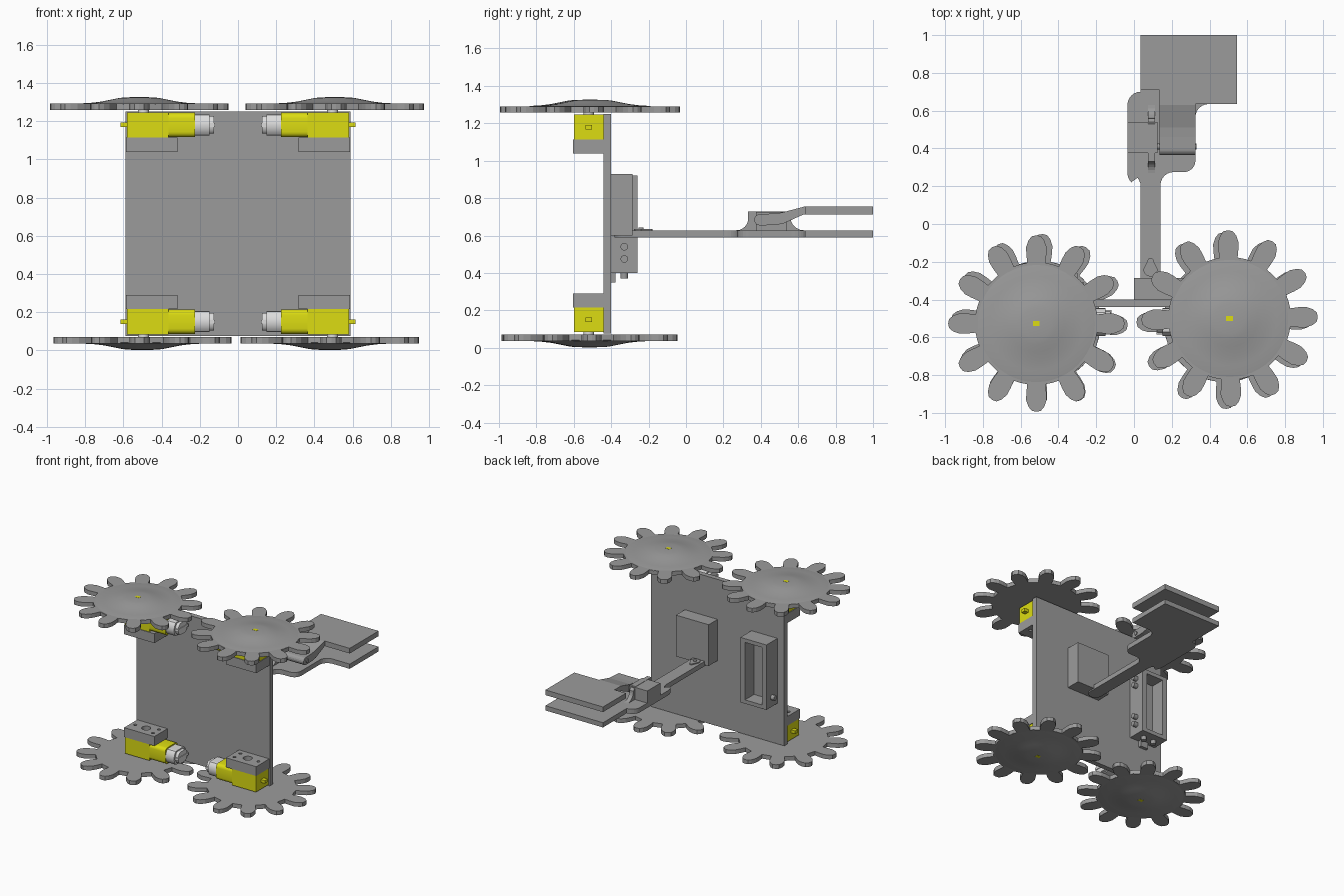
import bpy, bmesh, math
from mathutils import Vector

if "Cube" in bpy.data.objects:
    bpy.data.objects.remove(bpy.data.objects["Cube"])


def material(name, col):
    m = bpy.data.materials.new(name)
    m.diffuse_color = (*col, 1)
    m.use_nodes = True
    m.node_tree.nodes["Principled BSDF"].inputs["Base Color"].default_value = m.diffuse_color
    return m


GREY = material("grey plastic", (0.33, 0.33, 0.33))
YELLOW = material("yellow plastic", (0.72, 0.72, 0.006))
WHITE = material("pale plastic", (0.72, 0.72, 0.72))


def finish(name, bm, mat, smooth=False):
    bmesh.ops.recalc_face_normals(bm, faces=bm.faces)
    me = bpy.data.meshes.new(name)
    bm.to_mesh(me)
    bm.free()
    ob = bpy.data.objects.new(name, me)
    bpy.context.collection.objects.link(ob)
    me.materials.append(mat)
    if smooth:
        bpy.ops.object.select_all(action='DESELECT')
        bpy.context.view_layer.objects.active = ob
        ob.select_set(True)
        bpy.ops.object.shade_smooth_by_angle(angle=math.radians(35))
    return ob


def prism(name, pts, axis, lo, hi, mat=GREY, smooth=False):
    """Extrude a flat outline along one axis."""
    put = {'x': lambda a, b, h: (h, a, b), 'y': lambda a, b, h: (a, h, b),
           'z': lambda a, b, h: (a, b, h)}[axis]
    bm = bmesh.new()
    rings = [[bm.verts.new(put(a, b, h)) for a, b in pts] for h in (lo, hi)]
    bm.faces.new(rings[0])
    bm.faces.new(rings[1])
    n = len(pts)
    for i in range(n):
        j = (i + 1) % n
        bm.faces.new((rings[0][i], rings[0][j], rings[1][j], rings[1][i]))
    return finish(name, bm, mat, smooth)


def box(name, x, y, z, mat=GREY):
    x = sorted(x)
    z = sorted(z)
    return prism(name, [(x[0], y[0]), (x[1], y[0]), (x[1], y[1]), (x[0], y[1])], 'z', z[0], z[1], mat)


def circle(a, b, r, n=24):
    return [(a + r * math.cos(2 * math.pi * i / n), b + r * math.sin(2 * math.pi * i / n)) for i in range(n)]


def rod(name, axis, a, b, r, lo, hi, mat=GREY, n=24):
    return prism(name, circle(a, b, r, n), axis, lo, hi, mat, True)


def arc(cx, cy, r, a0, a1, n=6):
    return [(cx + r * math.cos(math.radians(a0 + (a1 - a0) * i / n)),
             cy + r * math.sin(math.radians(a0 + (a1 - a0) * i / n))) for i in range(n + 1)]


def cut(ob, cutter):
    mod = ob.modifiers.new("hole", 'BOOLEAN')
    mod.operation = 'DIFFERENCE'
    mod.object = cutter
    bpy.context.view_layer.objects.active = ob
    bpy.ops.object.modifier_apply(modifier=mod.name)
    bpy.data.objects.remove(cutter)


def wheel(name, cx, cy, z0, up, turn=0):
    """Twelve-toothed wheel with a shallow bell-shaped outer face."""
    tooth = [(0.322, -0.048), (0.365, -0.053), (0.405, -0.054), (0.44, -0.042), (0.462, -0.024),
             (0.467, 0.0), (0.462, 0.024), (0.44, 0.042), (0.405, 0.054), (0.365, 0.053), (0.322, 0.048)]
    pts = []
    for i in range(12):
        t = math.radians(30 * i + turn)
        c, s = math.cos(t), math.sin(t)
        pts += [(cx + r * c - w * s, cy + r * s + w * c) for r, w in tooth]
    prism(name + "_gear", pts, 'z', *sorted((z0, z0 + up * 0.033)))
    prof = [(0.325, 0.03), (0.3, 0.035), (0.25, 0.038), (0.2, 0.044), (0.15, 0.054),
            (0.11, 0.062), (0.08, 0.066), (0.02, 0.068)]
    bm = bmesh.new()
    rings = [[bm.verts.new((x, y, z0 + up * h)) for x, y in circle(cx, cy, r, 48)] for r, h in prof]
    for a, b in zip(rings, rings[1:]):
        for i in range(48):
            j = (i + 1) % 48
            bm.faces.new((a[i], a[j], b[j], b[i]))
    bm.faces.new(rings[0])
    bm.faces.new(rings[-1])
    finish(name + "_dome", bm, GREY, True)
    box(name + "_shaft_tip", (cx - 0.018, cx + 0.018), (cy - 0.013, cy + 0.013),
        (z0 + up * 0.06, z0 + up * 0.069), YELLOW)


def motor(name, sx, zc, up):
    """Gear motor with its mounting block on the side facing the plate centre."""
    yc = -0.52
    box(name + "_gearbox", (sx * 0.365, sx * 0.58), (-0.6, -0.44), (zc - 0.066, zc + 0.066), YELLOW)
    ring = []
    for cy, cz, a in ((0.05, 0.036, 0), (-0.05, 0.036, 90), (-0.05, -0.036, 180), (0.05, -0.036, 270)):
        ring += arc(yc + cy, zc + cz, 0.028, a, a + 90, 4)
    prism(name + "_neck", ring, 'x', *sorted((sx * 0.225, sx * 0.365)), YELLOW, True)
    flat = [(y, max(zc - 0.055, min(zc + 0.055, z))) for y, z in circle(yc, zc, 0.074, 32)]
    prism(name + "_can", flat, 'x', *sorted((sx * 0.15, sx * 0.225)), WHITE, True)
    flat = [(y, max(zc - 0.046, min(zc + 0.046, z))) for y, z in circle(yc, zc, 0.058, 32)]
    prism(name + "_cap", flat, 'x', *sorted((sx * 0.125, sx * 0.15)), WHITE, True)
    box(name + "_terminal", (sx * 0.12, sx * 0.155), (yc - 0.064, yc + 0.064), (zc - 0.01, zc + 0.01), WHITE)
    box(name + "_nub", (sx * 0.58, sx * 0.615), (yc - 0.018, yc + 0.018), (zc - 0.012, zc + 0.012), YELLOW)
    rod(name + "_axle", 'z', sx * 0.495, yc, 0.028, *sorted((zc + up * 0.06, zc + up * 0.09)), WHITE)
    # mounting block with blind screw holes
    zin, zout = zc - up * 0.066, zc - up * 0.141
    block = box(name + "_mount", (sx * 0.317, sx * 0.585), (-0.605, -0.44), (zin, zout))
    for x, y, r in ((0.45, yc, 0.034), (0.36, -0.485, 0.012), (0.36, -0.56, 0.012), (0.545, yc, 0.012)):
        cut(block, rod("cutter", 'z', sx * x, y, r, *sorted((zout + up * 0.04, zout - up * 0.02)), n=16))


# upright chassis plate
box("chassis_plate", (-0.59, 0.59), (-0.44, -0.4), (0.075, 1.25))

# four motors and wheels
for sx, side in ((-1, "left"), (1, "right")):
    motor("upper_motor_" + side, sx, 1.18, 1)
    motor("lower_motor_" + side, sx, 0.15, -1)
wheel("upper_wheel_left", -0.517, -0.527, 1.258, 1)
wheel("upper_wheel_right", 0.506, -0.5, 1.258, 1, 1)
wheel("lower_wheel_left", -0.5, -0.52, 0.07, -1, -2)
wheel("lower_wheel_right", 0.48, -0.512, 0.07, -1, 1)

# servo block behind the plate
box("servo_block", (0.0, 0.29), (-0.4, -0.287), (0.6, 0.93))

# tall open tray behind the plate
box("tray_back", (-0.53, -0.3), (-0.4, -0.375), (0.4, 0.92))
for n, x in (("outer", (-0.53, -0.49)), ("inner", (-0.34, -0.3))):
    box("tray_wall_" + n, x, (-0.4, -0.26), (0.4, 0.92))
for n, z in (("bottom", (0.4, 0.43)), ("top", (0.89, 0.92))):
    box("tray_" + n, (-0.53, -0.3), (-0.4, -0.26), z)
for z in (0.475, 0.54, 0.8, 0.86):
    rod("tray_peg_inner", 'x', -0.33, z, 0.02, -0.3, -0.265, n=16)
rod("tray_peg_outer", 'x', -0.33, 0.475, 0.02, -0.56, -0.53, n=16)
for x in (-0.46, -0.37):
    rod("tray_peg_bottom", 'z', x, -0.33, 0.02, 0.37, 0.4, n=16)
box("tray_foot", (-0.45, -0.38), (-0.4, -0.376), (0.35, 0.4))

# arm with the fixed lower jaw
arm = (arc(0.0875, -0.33, 0.0525, 180, 360, 10) + arc(0.21, 0.205, 0.07, 180, 90)
       + arc(0.265, 0.335, 0.06, -90, 0) + arc(0.395, 0.565, 0.07, 180, 90)
       + [(0.545, 0.635), (0.545, 1.0), (0.035, 1.0)]
       + arc(0.035, 0.63, 0.07, 90, 180) + arc(0.035, 0.27, 0.07, 180, 270)[:4]
       + arc(-0.035, 0.2, 0.07, 40, 0, 3))
prism("lower_jaw_arm", arm, 'z', 0.59, 0.628)
horn = arc(0.0875, -0.24, 0.038, 180, 360, 8) + arc(0.0875, -0.195, 0.016, 0, 180, 6)
prism("servo_horn", horn, 'z', 0.628, 0.636)
rod("horn_screw", 'z', 0.0875, -0.24, 0.014, 0.636, 0.642, n=16)

# hinge on the jaw: block and flared flange
box("hinge_block", (-0.035, 0.125), (0.375, 0.54), (0.628, 0.725))
flange = (arc(0.27, 0.69, 0.062, -90, 0) + [(0.332, 0.727), (0.53, 0.727)]
          + arc(0.63, 0.7, 0.072, 180, 270))
prism("hinge_flange", flange, 'x', 0.075, 0.11)
rod("hinge_pin", 'x', 0.41, 0.683, 0.016, 0.1, 0.332, n=16)

# moving upper jaw: cranked lever and flat plate
lever = arc(0.395, 0.684, 0.03, 270, 90, 8) + [(0.46, 0.717), (0.51, 0.722), (0.63, 0.754), (0.66, 0.754),
                                                (0.66, 0.713), (0.63, 0.713), (0.52, 0.664), (0.48, 0.656)]
prism("upper_jaw_lever", lever, 'x', 0.135, 0.325)
jaw = [(0.135, 0.635), (0.545, 0.635), (0.545, 1.0), (0.035, 1.0), (0.035, 0.71), (0.135, 0.71)]
prism("upper_jaw_plate", jaw, 'z', 0.713, 0.754)
